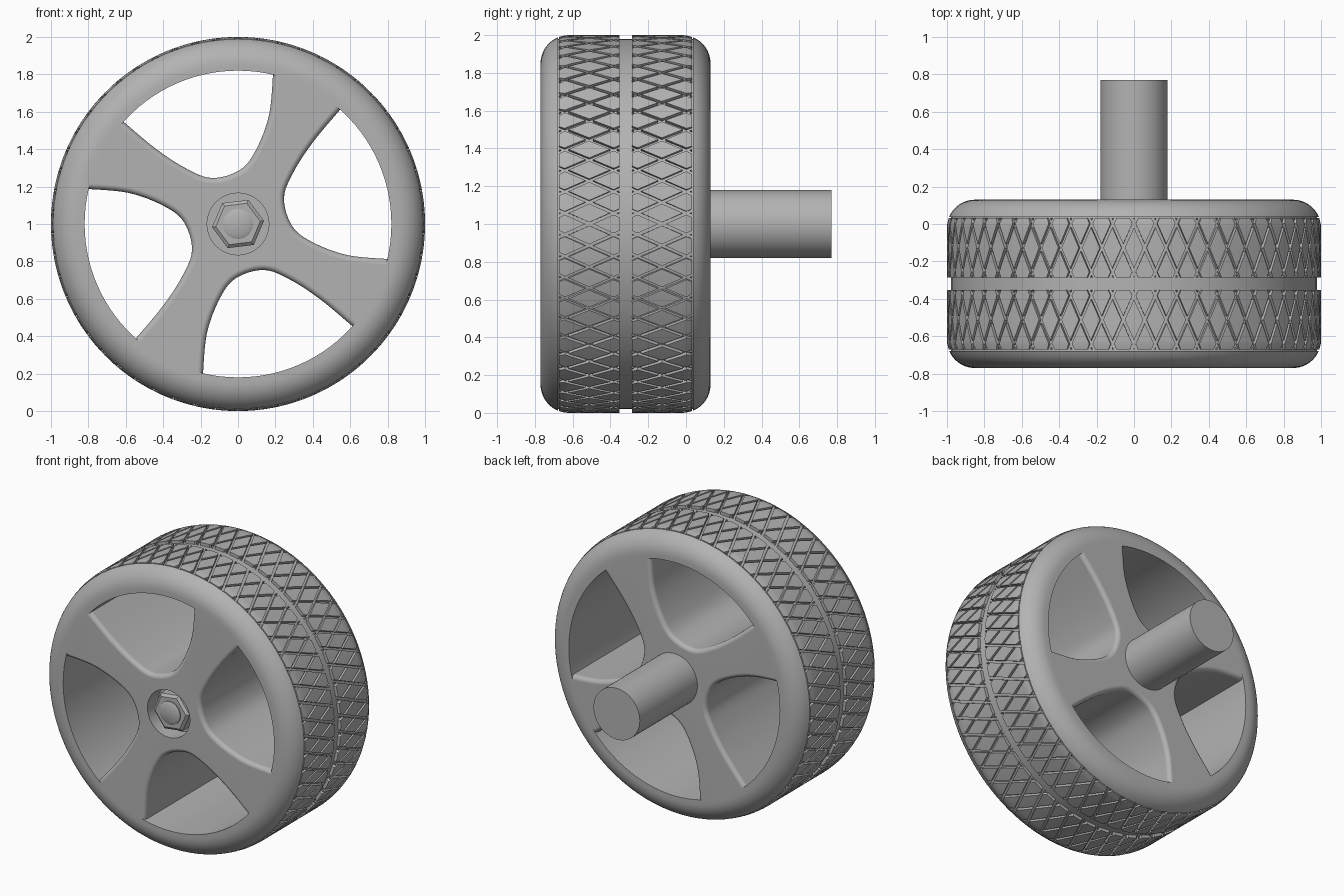
import bpy, bmesh
from math import sin, cos, pi, tau, atan2, acos, sqrt
from mathutils import Vector
from mathutils.geometry import interpolate_bezier

if "Cube" in bpy.data.objects:
    bpy.data.objects.remove(bpy.data.objects["Cube"])

MID = -0.32         # centre plane of the wheel along y
HALF = 0.45         # half the wheel width
FILLET = 0.15       # shoulder rounding
RIM = 0.82          # inner radius of the rim
HUB = 0.165         # nut recess radius
TREAD = 0.352       # half the tread width
SLOT = 0.033        # half the centre groove width
SEGS = 108

grey = bpy.data.materials.new("grey")
grey.use_nodes = True
grey.diffuse_color = (0.45, 0.45, 0.45, 1)
grey.node_tree.nodes["Principled BSDF"].inputs["Base Color"].default_value = grey.diffuse_color


def polar(r, a, y):
    return Vector((r * cos(a), y, 1 + r * sin(a)))


def finish(name, bm):
    bmesh.ops.recalc_face_normals(bm, faces=bm.faces)
    mesh = bpy.data.meshes.new(name)
    bm.to_mesh(mesh)
    bm.free()
    mesh.materials.append(grey)
    ob = bpy.data.objects.new(name, mesh)
    bpy.context.collection.objects.link(ob)
    bpy.ops.object.select_all(action='DESELECT')
    ob.select_set(True)
    bpy.context.view_layer.objects.active = ob
    bpy.ops.object.shade_smooth_by_angle()
    return ob


def lathe(name, profile, segs, closed=False, turn=0.0):
    """Spin (radius, y) points about the wheel axis."""
    bm = bmesh.new()
    rings = [[bm.verts.new(polar(r, turn + tau * i / segs, y)) for i in range(segs)]
             for r, y in profile]
    pairs = list(zip(rings, rings[1:]))
    if closed:
        pairs.append((rings[-1], rings[0]))
    else:
        bm.faces.new(rings[0])
        bm.faces.new(rings[-1])
    for a, b in pairs:
        for i in range(segs):
            j = (i + 1) % segs
            bm.faces.new((a[i], a[j], b[j], b[i]))
    return finish(name, bm)


# Tyre body: rounded shoulders, recessed band under the tread
end = acos((TREAD + 0.006 - HALF + FILLET) / FILLET)
shoulder = [(RIM, HALF)]
for i in range(11):
    t = end * i / 10
    shoulder.append((1 - FILLET + FILLET * sin(t), HALF - FILLET + FILLET * cos(t)))
shoulder.append((0.979, shoulder[-1][1]))
lathe("tyre_body", [(r, MID + o) for r, o in shoulder]
      + [(r, MID - o) for r, o in reversed(shoulder)], SEGS, closed=True)


# Tread: lattice of diamond blocks in two bands, clipped at the band edges
def tread_radius(y):
    over = abs(y - MID) - (HALF - FILLET)
    return 1.0 if over <= 0 else 1 - FILLET + sqrt(FILLET ** 2 - over ** 2)


def tread_block(bm, angle, vc, a, b, h, band):
    lo, hi = max(-h, vc - b), min(h, vc + b)
    levels = sorted({lo, hi} | {v for v in (vc, h - 0.05, 0.05 - h) if lo < v < hi})
    rows = [(v, a * max(0, 1 - abs(v - vc) / b)) for v in levels]

    def ring(lift):
        def vert(u, v):
            y = band + v
            return bm.verts.new(polar(tread_radius(y) if lift else 0.97, angle + u, y))
        out = []
        for v, w in rows:
            c = vert(0, v)
            out.append((vert(-w, v), c, vert(w, v)) if w > 1e-5 else (c, c, c))
        return out

    def face(*vs):
        vs = list(dict.fromkeys(vs))
        if len(vs) > 2:
            bm.faces.new(vs)
    top, low = ring(True), ring(False)
    for k in range(len(rows) - 1):
        for s in (0, 1):
            face(top[k][s], top[k][s + 1], top[k + 1][s + 1], top[k + 1][s])
        for s in (0, 2):
            face(top[k][s], top[k + 1][s], low[k + 1][s], low[k][s])
    for k in (0, -1):
        for s in (0, 1):
            if top[k][0] is not top[k][1]:
                face(top[k][s], top[k][s + 1], low[k][s + 1], low[k][s])


COUNT = 54
pitch = tau / COUNT
half_u, half_v = pitch / 2, 0.129
side = half_u * half_v / sqrt(half_u ** 2 + half_v ** 2)
shrink = 1 - 0.008 / side
h = (TREAD - SLOT) / 2
bm = bmesh.new()
for sign in (-1, 1):
    band = MID + sign * (TREAD + SLOT) / 2
    for i in range(COUNT):
        for row in range(-2, 3):
            shift = 0.0 if row % 2 else 0.5
            tread_block(bm, (i + shift) * pitch, row * half_v,
                        half_u * shrink, half_v * shrink, h, band)
finish("tread_blocks", bm)

# Spokes: four flared arms between U-shaped windows, full wheel depth
ctrl = [Vector(p) for p in ((0.187, 0.80), (0.166, 0.583), (0.096, 0.396), (0.01, 0.289),
                            (-0.14, 0.246), (-0.283, 0.30), (-0.444, 0.406), (-0.61, 0.545))]
ctrl[0] = ctrl[0].normalized() * (RIM + 0.003)
ctrl[-1] = ctrl[-1].normalized() * (RIM + 0.003)
slopes = [(ctrl[min(i + 1, 7)] - ctrl[max(i - 1, 0)]) / 6 for i in range(8)]
window = []
for i in range(7):
    window += interpolate_bezier(ctrl[i], ctrl[i] + slopes[i],
                                 ctrl[i + 1] - slopes[i + 1], ctrl[i + 1], 7)[:-1]
window = [p.to_2d() for p in window] + [ctrl[-1]]
low_point = 24
following = [Vector((p.y, -p.x)) for p in window]


def arc(r, a0, a1, n):
    return [Vector((r * cos(a0 + (a1 - a0) * i / n), r * sin(a0 + (a1 - a0) * i / n)))
            for i in range(n + 1)]


def heading(p):
    return atan2(p.y, p.x)


outer = window[low_point::-1] + arc(RIM + 0.003, heading(window[0]), heading(following[-1]), 8)[1:-1]
outer += following[:low_point - 1:-1]
start = heading(window[low_point])
inner = arc(HUB, start - pi / 2, start, 16)
bm = bmesh.new()
for q in range(4):
    ca, sa = cos(q * pi / 2), sin(q * pi / 2)
    loops = []
    for y in (MID - HALF, MID + HALF):
        loops.append([bm.verts.new((p.x * ca - p.y * sa, y, 1 + p.x * sa + p.y * ca))
                      for p in outer + inner])
        bm.faces.new(loops[-1])
    front, back = loops
    for i in range(len(front) - 1):
        if i != len(outer) - 1:
            bm.faces.new((front[i], front[i + 1], back[i + 1], back[i]))
bmesh.ops.remove_doubles(bm, verts=bm.verts, dist=0.0005)
bmesh.ops.recalc_face_normals(bm, faces=bm.faces)


def radius(v):
    return sqrt(v.co.x ** 2 + (v.co.z - 1) ** 2)


rounded = [e for e in bm.edges if len(e.link_faces) == 2 and e.calc_face_angle() > 1
           and HUB + 0.02 < min(radius(v) for v in e.verts) < RIM - 0.005
           and abs(e.verts[0].co.y - e.verts[1].co.y) < 0.01]
bmesh.ops.bevel(bm, geom=rounded, offset=0.03, segments=4, profile=0.5, affect='EDGES')
spokes = finish("spokes", bm)
weighted = spokes.modifiers.new("flat_face_shading", 'WEIGHTED_NORMAL')
weighted.keep_sharp = True

# Axle, whose front end is the floor of the nut recess
lathe("axle", [(0.18, -0.65), (0.18, 0.77)], 64)

# Nut and bolt end inside the recess
lathe("hub_nut", [(0.14, -0.64), (0.14, -0.735), (0.12, -0.75)], 6, turn=0.12)
lathe("bolt_end", [(0.08, -0.64), (0.08, -0.757), (0.06, -0.767)], 32)
